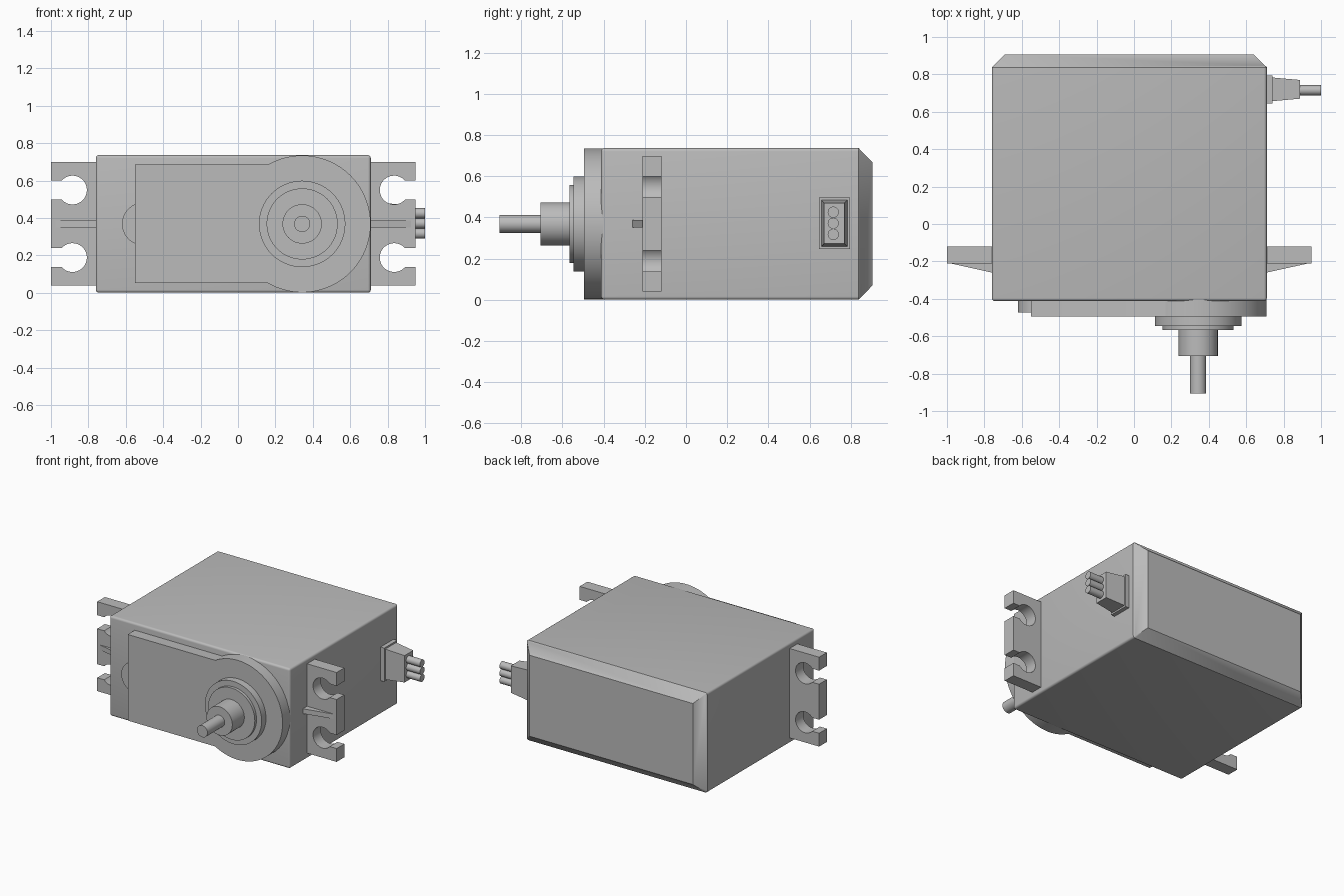
import bpy, bmesh, math

cube = bpy.data.objects.get("Cube")
if cube:
    bpy.data.objects.remove(cube, do_unlink=True)

grey = bpy.data.materials.new("plain grey")
grey.use_nodes = True
COLOUR = (0.5, 0.5, 0.5, 1)
grey.diffuse_color = COLOUR
grey.node_tree.nodes["Principled BSDF"].inputs["Base Color"].default_value = COLOUR

MID_X, MID_Z = -0.025, 0.368      # middle of the case
SHAFT_X = 0.343


def finish(name, bm):
    bmesh.ops.recalc_face_normals(bm, faces=bm.faces)
    mesh = bpy.data.meshes.new(name)
    bm.to_mesh(mesh)
    bm.free()
    mesh.materials.append(grey)
    obj = bpy.data.objects.new(name, mesh)
    bpy.context.collection.objects.link(obj)
    bpy.ops.object.select_all(action='DESELECT')
    obj.select_set(True)
    bpy.context.view_layer.objects.active = obj
    bpy.ops.object.shade_smooth_by_angle(angle=math.radians(30))
    return obj


def loft(rings):
    """Closed solid through matching rings of points."""
    bm = bmesh.new()
    loops = [[bm.verts.new(p) for p in ring] for ring in rings]
    n = len(loops[0])
    for a, b in zip(loops, loops[1:]):
        for i in range(n):
            j = (i + 1) % n
            bm.faces.new((a[i], a[j], b[j], b[i]))
    bm.faces.new(loops[0])
    bm.faces.new(loops[-1])
    bmesh.ops.recalc_face_normals(bm, faces=bm.faces)
    return bm


def prism_y(name, outline, y0, y1):
    return finish(name, loft([[(x, y, z) for x, z in outline] for y in (y0, y1)]))


def arc(cx, cz, r, start, end, n=32):
    angles = [math.radians(start + (end - start) * i / n) for i in range(n + 1)]
    return [(cx + r * math.cos(a), cz + r * math.sin(a)) for a in angles]


def rect(a, b, ha, hb):
    return [(a - ha, b - hb), (a + ha, b - hb), (a + ha, b + hb), (a - ha, b + hb)]


# Case: box with a chamfered back and slightly rounded edges
HX, HZ, CH = 0.735, 0.368, 0.07
sections = [(-0.412, 0), (0.838, 0), (0.906, CH)]
bm = loft([[(x, y, z) for x, z in rect(MID_X, MID_Z, HX - c, HZ - c)] for y, c in sections])
rounded = [e for e in bm.edges if min(v.co.y for v in e.verts) < 0]
bmesh.ops.bevel(bm, geom=rounded, offset=0.016, segments=4, profile=0.5, affect='EDGES')
finish("case", bm)

# Raised gear cover on the front
R, HALF = 0.366, 0.317
meet = math.degrees(math.pi - math.asin(HALF / R))
outline = arc(SHAFT_X, MID_Z, R, meet, -meet, 96)
outline += [(-0.552, MID_Z - HALF), (-0.552, MID_Z + HALF)]
prism_y("gear_cover", outline, -0.494, -0.40)

# Small rounded bump beside the cover
prism_y("cover_bump", arc(-0.506, MID_Z, 0.114, 66, 294), -0.472, -0.40)

# Stepped output shaft
for name, r, y0, y1 in (("outer_collar", 0.231, -0.545, -0.48),
                        ("inner_collar", 0.19, -0.566, -0.53),
                        ("shaft_hub", 0.105, -0.706, -0.55),
                        ("output_shaft", 0.043, -0.906, -0.69)):
    prism_y(name, arc(SHAFT_X, MID_Z, r, 0, 360, 64)[:-1], y0, y1)

# Mounting tabs with open holes, and a wedge rib on each
LENGTH, HOLE, SLOT = 0.24, 0.077, 0.05
gap = math.degrees(math.asin(SLOT / HOLE))
for side, sx in (("left", 1), ("right", -1)):
    pts = [(-0.02, 0.04), (LENGTH, 0.04)]
    for z in (0.188, 0.549):
        pts.append((LENGTH, z - SLOT))
        pts += arc(0.125, z, HOLE, 360 - gap, gap)
        pts.append((LENGTH, z + SLOT))
    pts += [(LENGTH, 0.698), (-0.02, 0.698)]
    base = MID_X + sx * HX
    prism_y(side + "_mounting_tab", [(base + sx * u, z) for u, z in pts], -0.21, -0.12)
    wedge = [(-0.02, -0.264), (0.215, -0.212), (0.215, -0.19), (-0.02, -0.19)]
    finish(side + "_tab_rib", loft([[(base + sx * u, y, z) for u, y in wedge]
                                    for z in (MID_Z - 0.018, MID_Z + 0.018)]))

# Cable outlet: flange, tapered boot and three wires
CY = 0.72
for name, parts in (("cable_flange", [(0.70, 0.075, 0.124), (0.74, 0.075, 0.124)]),
                    ("cable_boot", [(0.73, 0.064, 0.113), (0.888, 0.05, 0.099)])):
    finish(name, loft([[(x, y, z) for y, z in rect(CY, MID_Z + 0.003, hy, hz)]
                       for x, hy, hz in parts]))
for i in (-1, 0, 1):
    ring = arc(CY - 0.005, MID_Z + 0.003 + i * 0.054, 0.027, 0, 360, 24)[:-1]
    finish("cable_wire", loft([[(x, y, z) for y, z in ring] for x in (0.88, 1.0)]))
